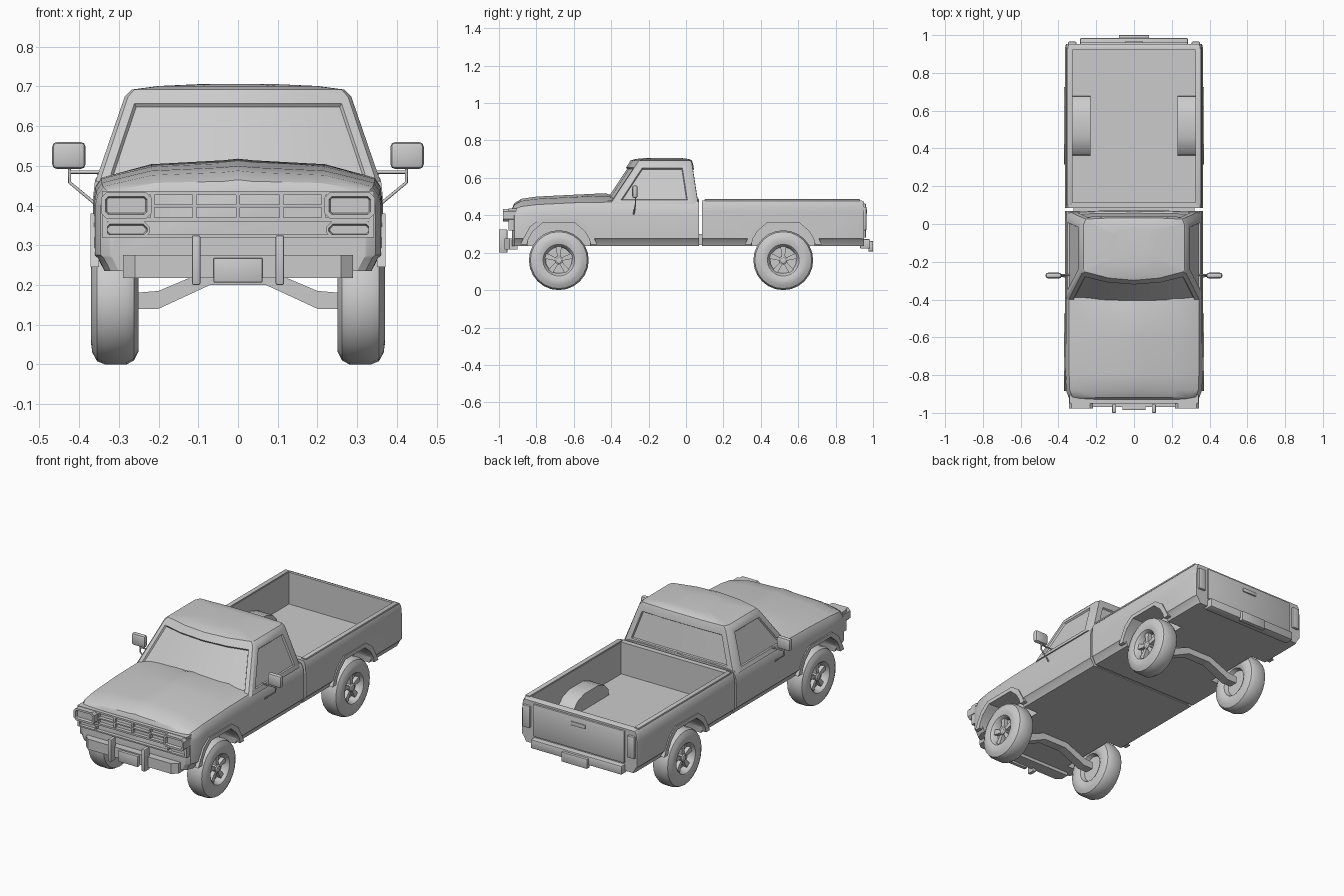
import bpy, bmesh, math
from mathutils import Vector

old = bpy.data.objects.get("Cube")
if old:
    bpy.data.objects.remove(old, do_unlink=True)

GREY = (0.6, 0.6, 0.6, 1)
paint = bpy.data.materials.new("plain_grey")
paint.use_nodes = True
paint.diffuse_color = GREY
paint.node_tree.nodes["Principled BSDF"].inputs["Base Color"].default_value = GREY


def finish(bm, name, mirror=False):
    bmesh.ops.recalc_face_normals(bm, faces=bm.faces)
    mesh = bpy.data.meshes.new(name)
    bm.to_mesh(mesh)
    bm.free()
    ob = bpy.data.objects.new(name, mesh)
    bpy.context.collection.objects.link(ob)
    mesh.materials.append(paint)
    if mirror:
        ob.modifiers.new("mirror", "MIRROR")
    return ob


def loft(rings):
    """Skin closed rings of points, cap both ends; returns bmesh and wall faces."""
    bm = bmesh.new()
    rows = [[bm.verts.new(p) for p in ring] for ring in rings]
    n = len(rows[0])
    walls = [[bm.faces.new((a[i], a[(i + 1) % n], b[(i + 1) % n], b[i])) for i in range(n)]
             for a, b in zip(rows, rows[1:])]
    bm.faces.new(rows[0])
    bm.faces.new(rows[-1])
    return bm, walls


def prism(name, pts, axis, a, b, mirror=False, bevel=0):
    """Extrude a 2D outline along x (outline in y,z) or y (outline in x,z)."""
    put = (lambda p, t: (t, p[0], p[1])) if axis == "x" else (lambda p, t: (p[0], t, p[1]))
    bm, _ = loft([[put(p, t) for p in pts] for t in (a, b)])
    if bevel:
        bmesh.ops.bevel(bm, geom=list(bm.edges), offset=bevel, segments=2,
                        profile=0.5, affect="EDGES")
    return finish(bm, name, mirror)


def box(name, x, y, z, mirror=False, bevel=0):
    pts = [(x[0], z[0]), (x[1], z[0]), (x[1], z[1]), (x[0], z[1])]
    return prism(name, pts, "y", y[0], y[1], mirror, bevel)


def combine(ob, other, operation="DIFFERENCE"):
    mod = ob.modifiers.new("cut", "BOOLEAN")
    mod.operation = operation
    mod.object = other
    bpy.context.view_layer.objects.active = ob
    bpy.ops.object.modifier_apply(modifier=mod.name)
    bpy.data.objects.remove(other, do_unlink=True)


def arch(center, half):
    """Symmetric outline from right-hand points, low to high."""
    return [(center + d, z) for d, z in half] + [(center - d, z) for d, z in reversed(half)]


def section(y, w, side, top):
    """Cross-section of the lower body at depth y."""
    half = [(w - .025, .235), (w - .008, .268), (w, .275), (w, .40), (w - .006, side - .03),
            (w - .02, side - .008), (w - .05, side), (w * .6, side + (top - side) * .65),
            (w * .1, top - .004)]
    return ([(x, y, z) for x, z in half] + [(0, y, top)]
            + [(-x, y, z) for x, z in reversed(half)])


FRONT, REAR, AXLE_Z = -.68, .52, .16
OPENING = [(.17, .2), (.165, .27), (.14, .315), (.09, .36)]

# Cab and hood shell with front wheel openings
bm, _ = loft([section(*s) for s in (
    (-.93, .325, .43, .437), (-.918, .346, .442, .465), (-.88, .36, .455, .488),
    (-.8, .363, .465, .50), (-.6, .365, .475, .51), (-.43, .365, .478, .518),
    (-.36, .365, .478, .495), (.07, .365, .478, .485))])
cab = finish(bm, "cab_body")
combine(cab, prism("opening", arch(FRONT, OPENING), "x", .245, .5, True))


# Greenhouse with recessed windows
def cabin_ring(z, w, front, back):
    half = [(.5 * w, front + .012), (.97 * w, front + .045), (w, front + .06),
            (w, back - .03), (.95 * w, back), (.45 * w, back + .006)]
    return ([(0, front, z)] + [(x, y, z) for x, y in half] + [(0, back + .006, z)]
            + [(-x, y, z) for x, y in reversed(half)])


bm, walls = loft([cabin_ring(*r) for r in (
    (.46, .359, -.45, .065), (.675, .285, -.308, .032), (.692, .268, -.298, .026),
    (.701, .2, -.272, .012), (.706, .09, -.22, -.03))])
bmesh.ops.recalc_face_normals(bm, faces=bm.faces)
for pane, margin in (((0, 1, 12, 13), .022), ((3,), .024), ((10,), .024), ((5, 6, 7, 8), .03)):
    faces = [walls[0][i] for i in pane]
    bmesh.ops.inset_region(bm, faces=faces, thickness=margin, use_even_offset=True)
    bmesh.ops.inset_region(bm, faces=faces, thickness=.004, depth=-.009, use_even_offset=True)
finish(bm, "cabin")

# Cargo bed: hollow, with inner wheel housings
half_bed = [(.34, .235), (.357, .268), (.365, .275), (.365, .42), (.36, .465), (.35, .48)]
bm, _ = loft([[(x * k, y, .235 + (z - .235) * h) for x, z in arch(0, half_bed)]
              for y, k, h in ((.085, 1, 1), (.935, 1, 1), (.952, .985, .97))])
bed = finish(bm, "cargo_bed")
combine(bed, box("cavity", (-.325, .325), (.115, .92), (.3, .6)))
combine(bed, prism("housing", arch(REAR, [(.16, .28), (.155, .335), (.12, .37), (.06, .39)]),
                   "x", .23, .345, True), "UNION")
combine(bed, prism("opening", arch(REAR, OPENING), "x", .245, .5, True))
box("underbody_link", (-.32, .32), (.05, .1), (.24, .3))
box("bed_rail", (.327, .355), (.1, .93), (.476, .486), True, .003)

# Wheel arch lips
lip_outer = [(.205, .245), (.185, .285), (.155, .34), (.1, .38)]
lip_inner = [(.17, .245), (.162, .275), (.138, .315), (.088, .358)]
for name, y in (("front_arch_lip", FRONT), ("rear_arch_lip", REAR)):
    prism(name, arch(y, lip_outer) + arch(y, lip_inner)[::-1], "x", .35, .371, True)

# Wheels: turned tyre, dished rim, five spokes and hub
TYRE = [(.285, .02), (.285, .072), (.262, .08), (.251, .10), (.251, .128), (.262, .15),
        (.28, .16), (.335, .16), (.355, .152), (.367, .13), (.37, .108), (.364, .085),
        (.355, .077), (.325, .07), (.325, .02)]


def circle(x, r, y, n=24):
    return [(x, y + r * math.cos(2 * math.pi * i / n), AXLE_Z + r * math.sin(2 * math.pi * i / n))
            for i in range(n)]


for end, y in (("front", FRONT), ("rear", REAR)):
    bm, _ = loft([circle(x, r, y) for x, r in TYRE])
    finish(bm, end + "_wheel", True)
    bm, _ = loft([circle(x, r, y, 12) for x, r in ((.32, .022), (.35, .022), (.355, .015))])
    finish(bm, end + "_hub", True)
    for k in range(5):
        a = math.radians(90 + 72 * k)
        out, across = Vector((math.cos(a), math.sin(a))), Vector((-math.sin(a), math.cos(a)))
        c = Vector((y, AXLE_Z))
        pts = [c + out * r + across * w for r, w in
               ((.012, -.008), (.074, -.015), (.074, .015), (.012, .008))]
        prism(end + "_spoke", pts, "x", .32, .347, True)
    # Axle beam arched up at the middle
    prism(end + "_axle", [(-.26, .14), (-.2, .14), (-.07, .2), (.07, .2), (.2, .14), (.26, .14),
                          (.26, .18), (.2, .185), (.07, .24), (-.07, .24), (-.2, .185),
                          (-.26, .18)], "y", y - .025, y + .025)

# Grille: surround, bars and uprights
for z0, z1 in ((.426, .436), (.395, .402), (.36, .37), (.32, .327)):
    box("grille_bar", (-.335, .335), (-.95, -.915), (z0, z1))
for x in (0, .11, .215):
    box("grille_upright", (x - .005, x + .005), (-.947, -.92), (.362, .43), x > 0)
box("grille_end", (.328, .342), (-.948, -.905), (.32, .436), True)


# Headlights and lower lamps with recessed lenses
def lamp(name, x0, x1, z0, z1, front, rim):
    c = .014
    pts = [(x0 + c, z0), (x1 - c, z0), (x1, z0 + c), (x1, z1 - c), (x1 - c, z1),
           (x0 + c, z1), (x0, z1 - c), (x0, z0 + c)]
    bm, _ = loft([[(x, y, z) for x, z in pts] for y in (-.91, front)])
    bmesh.ops.recalc_face_normals(bm, faces=bm.faces)
    face = [f for f in bm.faces if f.normal.y < -.9]
    bmesh.ops.inset_region(bm, faces=face, thickness=rim)
    bmesh.ops.inset_region(bm, faces=face, thickness=.004, depth=-.014)
    finish(bm, name, True)


lamp("headlight", .218, .345, .366, .434, -.978, .012)
lamp("lower_lamp", .222, .34, .318, .36, -.948, .007)

# Front bumper with guards and plate
bm, _ = loft([[(x, -.9, z), (x, -.945 - d, z), (x, -.945 - d, z + .058), (x, -.9, z + .058)]
              for x, d, z in ((-.29, 0, .217), (-.26, .025, .217), (.26, .025, .217), (.29, 0, .217))])
finish(bm, "front_bumper")
box("bumper_guard", (.095, .116), (-1, -.955), (.2, .325), True, .004)
box("front_plate", (-.062, .062), (-.985, -.965), (.206, .268), False, .004)
box("front_apron", (-.3, .3), (-.925, -.88), (.238, .3))

# Tailgate, handle, tail lights, rear bumper and plate
box("tailgate", (-.285, .285), (.94, .962), (.28, .462), False, .004)
box("tailgate_handle", (-.045, .045), (.955, .969), (.41, .432), False, .003)
box("tail_light", (.305, .35), (.935, .965), (.32, .445), True, .005)
box("rear_bumper", (-.285, .285), (.93, .985), (.222, .272), False, .006)
box("rear_plate", (-.08, .08), (.975, 1), (.207, .262), False, .003)

# Side mirrors on thin braces
box("mirror", (.384, .468), (-.288, -.258), (.492, .56), True, .012)
curve = bpy.data.curves.new("mirror_brace", "CURVE")
curve.dimensions = "3D"
curve.bevel_depth = .004
for path in ([(.335, -.27, .484), (.426, -.27, .484)],
             [(.424, -.27, .5), (.424, -.27, .458), (.36, -.28, .405)]):
    line = curve.splines.new("POLY")
    line.points.add(len(path) - 1)
    for point, co in zip(line.points, path):
        point.co = (*co, 1)
curve.materials.append(paint)
brace = bpy.data.objects.new("mirror_brace", curve)
bpy.context.collection.objects.link(brace)
brace.modifiers.new("mirror", "MIRROR")

# Smooth shading with crisp edges
bpy.ops.object.select_all(action="DESELECT")
for ob in bpy.context.collection.objects:
    if ob.type == "MESH":
        ob.select_set(True)
        bpy.context.view_layer.objects.active = ob
bpy.ops.object.shade_smooth_by_angle(angle=math.radians(32))
